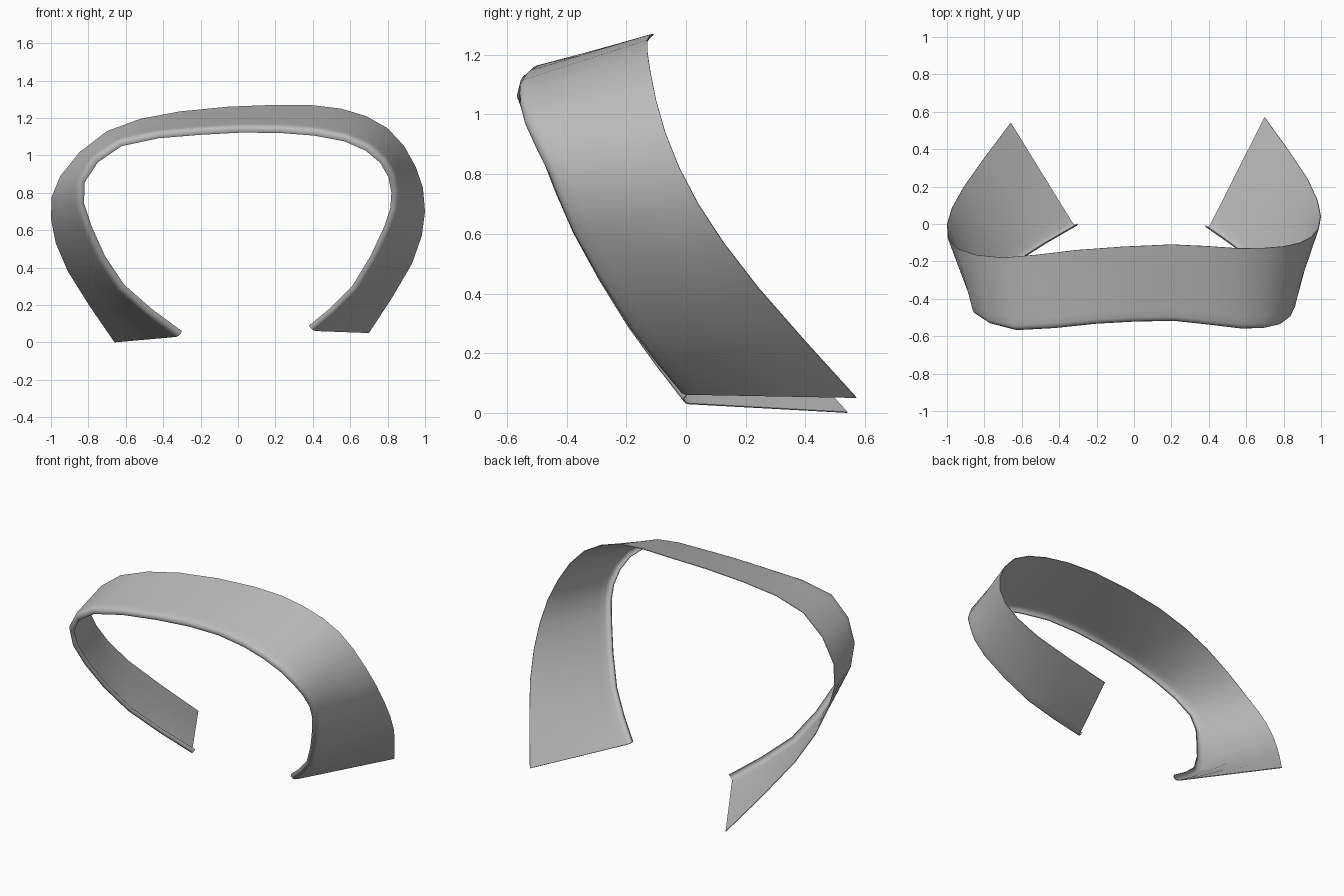
import bpy
import bmesh
import math
from mathutils import Vector

cube = bpy.data.objects.get("Cube")
if cube:
    bpy.data.objects.remove(cube, do_unlink=True)

LIP = 0.036        # height of the lip turned in along the front edge
STEPS = 2          # spans between neighbouring guide points

# Guide points of the rear edge, from the right end over the top to the left end
rear_guide = [
    (-.66, .54, 0), (-.91, .2, .38), (-1, 0, .66), (-.95, -.13, .89),
    (-.7, -.18, 1.13), (-.31, -.14, 1.235), (.2, -.11, 1.27),
    (.55, -.13, 1.25), (.8, -.12, 1.145), (.95, -.07, .94),
    (1, .04, .7), (.93, .24, .42), (.7, .57, .05),
]
# Guide points of the front edge, at the tip of the lip
front_guide = [
    (-.3, 0, .06), (-.61, -.19, .31), (-.78, -.37, .615), (-.82, -.475, .855),
    (-.62, -.56, 1.05), (-.2, -.525, 1.11), (.22, -.51, 1.12),
    (.57, -.55, 1.075), (.76, -.53, .96), (.82, -.45, .8),
    (.78, -.37, .615), (.61, -.18, .3), (.38, -.01, .09),
]


def smooth_path(guide):
    """Catmull-Rom path through the guide points."""
    pts = [Vector(p) for p in guide]
    pts = [2 * pts[0] - pts[1]] + pts + [2 * pts[-1] - pts[-2]]
    path = []
    for a, b, c, d in zip(pts, pts[1:], pts[2:], pts[3:]):
        for i in range(STEPS):
            t = i / STEPS
            path.append(b + (c - a) * t / 2
                        + (a - 2.5 * b + 2 * c - d / 2) * t ** 2
                        + (1.5 * (b - c) + (d - a) / 2) * t ** 3)
    path.append(pts[-2])
    return path


def section(front, rear, along):
    """Cross-section: lip tip, rounded bend, then the flat of the band."""
    across = (rear - front).normalized()
    outward = along.cross(across).normalized()
    lip = [front + outward * LIP * h + across * LIP * w
           for h, w in ((0, 0), (.4, -.1), (.75, .1), (.95, .4), (1, .8))]
    flat = [lip[-1].lerp(rear, t) for t in (.1, .4, .7, 1)]
    return lip + flat


# Band surface
front, rear = smooth_path(front_guide), smooth_path(rear_guide)
last = len(front) - 1
bm = bmesh.new()
rows = []
for i in range(last + 1):
    lo, hi = max(i - 1, 0), min(i + 1, last)
    along = (front[hi] + rear[hi] - front[lo] - rear[lo]).normalized()
    rows.append([bm.verts.new(p) for p in section(front[i], rear[i], along)])
for r, s in zip(rows, rows[1:]):
    for j in range(len(r) - 1):
        bm.faces.new((r[j], s[j], s[j + 1], r[j + 1]))
mesh = bpy.data.meshes.new("curved_band")
bm.to_mesh(mesh)
bm.free()
band = bpy.data.objects.new("curved_band", mesh)
bpy.context.collection.objects.link(band)

# Plain grey material
grey = bpy.data.materials.new("plain_grey")
grey.use_nodes = True
colour = (.5, .5, .5, 1)
grey.diffuse_color = colour
grey.node_tree.nodes["Principled BSDF"].inputs["Base Color"].default_value = colour
mesh.materials.append(grey)

# Thin sheet thickness, grown inward
shell = band.modifiers.new("sheet_thickness", "SOLIDIFY")
shell.thickness = 0.004
shell.offset = -1

bpy.ops.object.select_all(action="DESELECT")
band.select_set(True)
bpy.context.view_layer.objects.active = band
bpy.ops.object.modifier_apply(modifier=shell.name)
bpy.ops.object.shade_smooth_by_angle(angle=math.radians(50))
